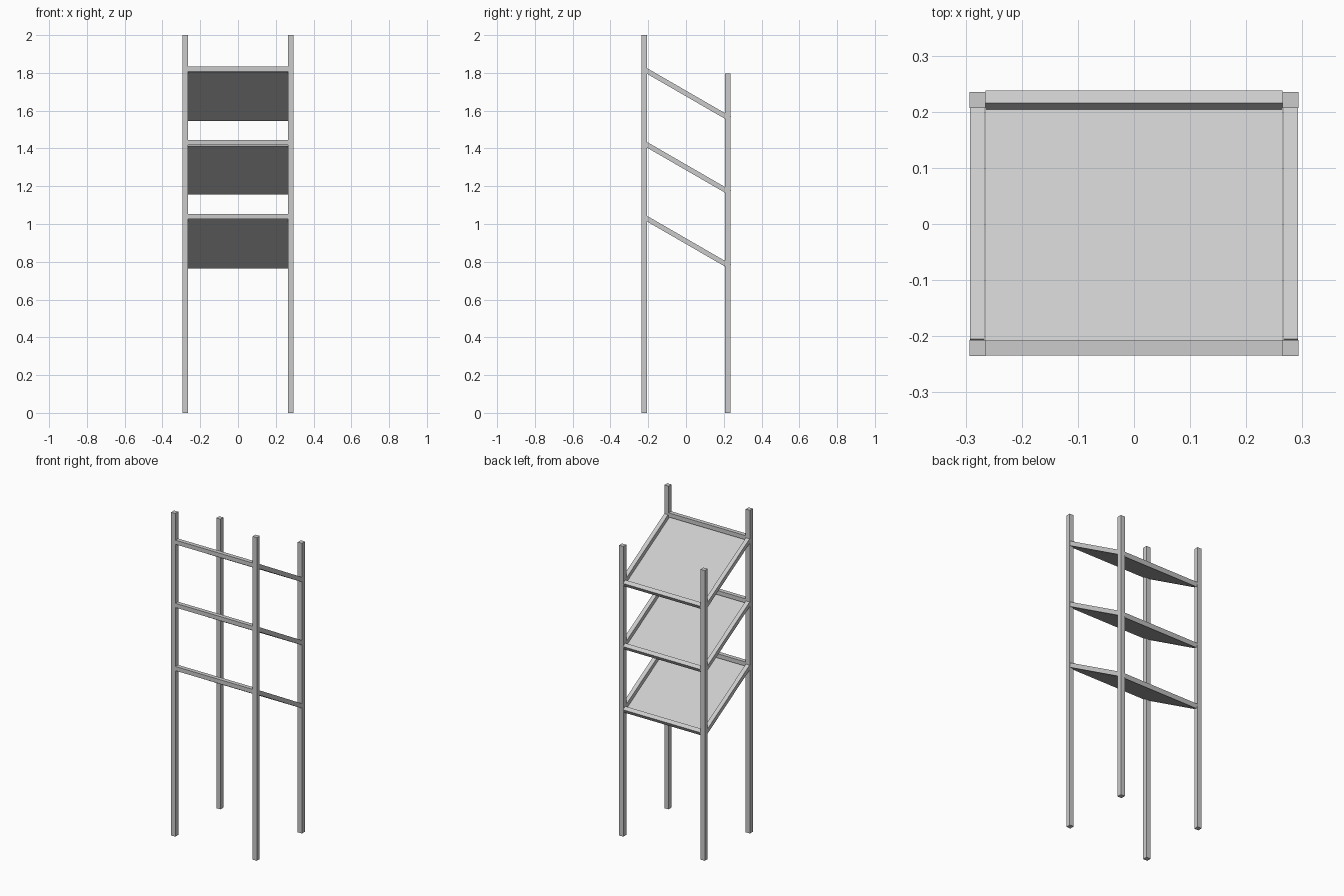
import bpy
from math import radians, tan
from mathutils import Matrix, Vector

if "Cube" in bpy.data.objects:
    bpy.data.objects.remove(bpy.data.objects["Cube"])

TILT = radians(30)
POST_X, POST_Y = 0.279, 0.221
POST, RAIL = 0.029, 0.026


def box(name, size, loc, tilt=0.0):
    bpy.ops.mesh.primitive_cube_add(size=1, location=loc, rotation=(-tilt, 0, 0))
    ob = bpy.context.object
    ob.name = name
    ob.scale = size
    bpy.ops.object.transform_apply(location=False, rotation=False, scale=True)
    return ob


# Tall front posts and shorter back posts
for side, sx in (("left", -1), ("right", 1)):
    for name, y, h in (("front_post", -POST_Y, 2.0), ("back_post", POST_Y, 1.796)):
        box(f"{name}_{side}", (POST, POST, h), (sx * POST_X, y, h / 2))

# Three sloping shelves, each a rail frame with a thin panel flush at the bottom
for i in range(3):
    mid = Vector((0, 0, 0.909 + 0.391 * i))
    rot = Matrix.Rotation(-TILT, 3, 'X')

    def at(x, y, z):
        return mid + rot @ Vector((x, y, z))

    inner = 2 * POST_X - POST
    for side, sx in (("left", -1), ("right", 1)):
        box(f"shelf_side_rail_{side}_{i+1}", (RAIL, 0.488, RAIL),
            at(sx * POST_X, 0, 0), TILT)
    box(f"shelf_front_rail_{i+1}", (inner, RAIL, RAIL),
        mid + Vector((0, -POST_Y, POST_Y * tan(TILT) + 0.003)))
    box(f"shelf_back_rail_{i+1}", (inner, RAIL, RAIL), at(0, 0.2545, 0), TILT)
    box(f"shelf_panel_{i+1}", (inner, 0.505, 0.003), at(0, 0.002, -RAIL / 2 + 0.0015), TILT)
